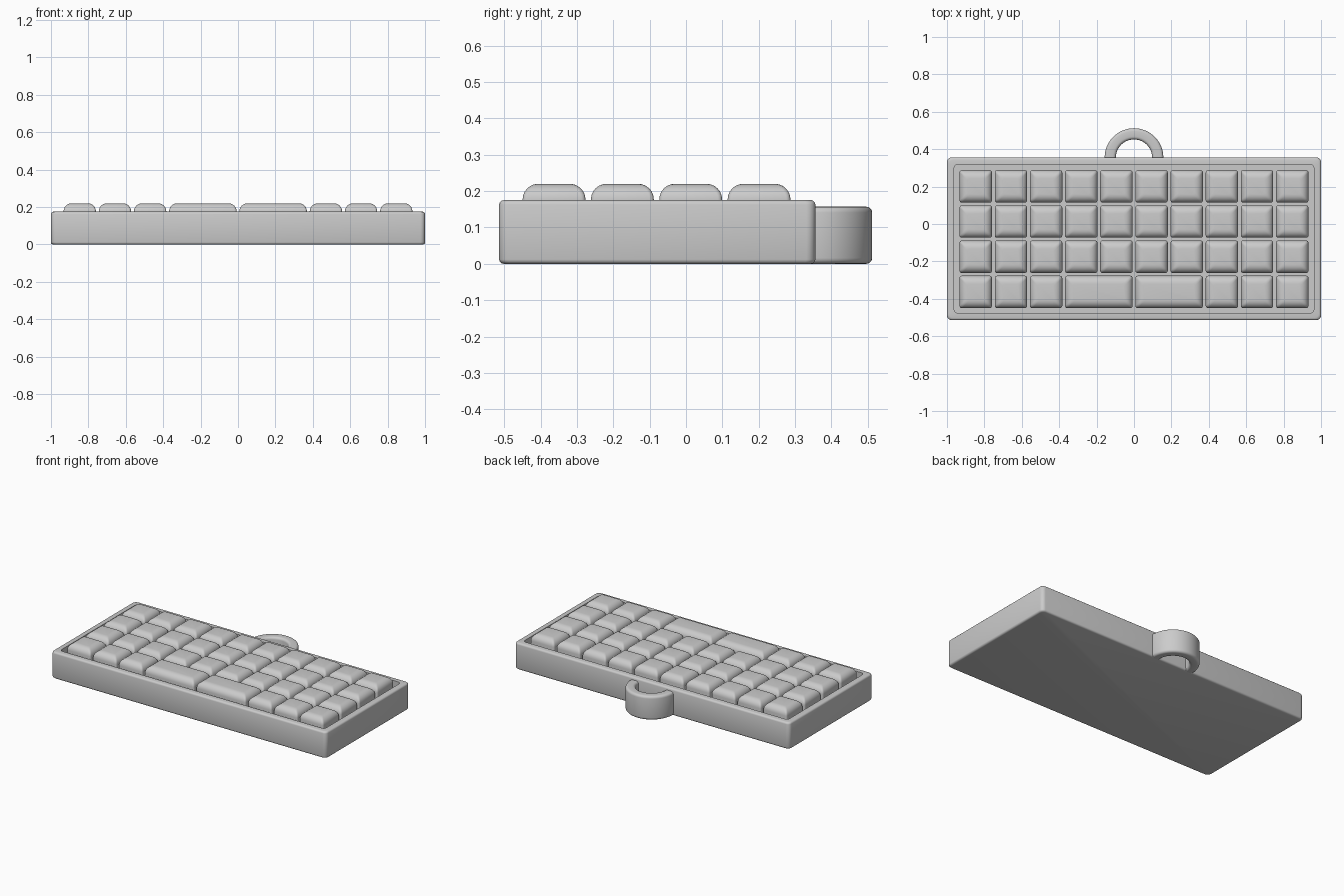
import bpy, bmesh
from math import sin, cos, pi, radians
from mathutils import Vector

cube = bpy.data.objects.get("Cube")
if cube:
    bpy.data.objects.remove(cube, do_unlink=True)

grey = bpy.data.materials.new("Plain grey")
grey.use_nodes = True
colour = (0.6, 0.6, 0.6, 1)
grey.diffuse_color = colour
grey.node_tree.nodes["Principled BSDF"].inputs["Base Color"].default_value = colour


def rounded_rect(hx, hy, radius, steps=4):
    """Counter-clockwise outline of a rectangle with round corners."""
    points = []
    for corner, (sx, sy) in enumerate([(1, 1), (-1, 1), (-1, -1), (1, -1)]):
        for i in range(steps + 1):
            a = (corner + i / steps) * pi / 2
            points.append((sx * (hx - radius) + radius * cos(a),
                           sy * (hy - radius) + radius * sin(a)))
    return points


def loft(name, rings):
    """Join matching rings of points into one capped, smooth surface."""
    bm = bmesh.new()
    loops = [[bm.verts.new(p) for p in ring] for ring in rings]
    n = len(loops[0])
    for low, high in zip(loops, loops[1:]):
        for i in range(n):
            j = (i + 1) % n
            bm.faces.new((low[i], low[j], high[j], high[i]))
    bm.faces.new(loops[0][::-1])
    bm.faces.new(loops[-1])
    bmesh.ops.recalc_face_normals(bm, faces=bm.faces)
    mesh = bpy.data.meshes.new(name)
    bm.to_mesh(mesh)
    bm.free()
    mesh.materials.append(grey)
    obj = bpy.data.objects.new(name, mesh)
    bpy.context.collection.objects.link(obj)
    bpy.ops.object.select_all(action='DESELECT')
    obj.select_set(True)
    bpy.context.view_layer.objects.active = obj
    bpy.ops.object.shade_smooth_by_angle(angle=radians(35))
    return obj


def slab(name, centre, hx, hy, levels):
    """Stack of rounded outlines; each level is (inset, corner radius, height)."""
    loft(name, [[Vector((centre[0] + x, centre[1] + y, z))
                 for x, y in rounded_rect(hx - inset, hy - inset, radius)]
                for inset, radius, z in levels])


# Case: softened outer edges, flat rim and a recessed tray
TOP, FLOOR, SOFT = 0.175, 0.13, 0.012
CENTRE_Y = -0.079
arc = [i / 3 * pi / 2 for i in range(4)]
levels = [(SOFT * (1 - sin(a)), 0.025, SOFT * (1 - cos(a))) for a in arc]
levels += [(SOFT * (1 - cos(a)), 0.025, TOP - SOFT * (1 - sin(a))) for a in arc]
levels += [(0.038, 0.02, TOP), (0.038, 0.02, FLOOR)]
slab("case", (0, CENTRE_Y), 1, 0.435, levels)

# Keys: pillow-edged caps, with two double-width keys in the front row
PITCH, KEY, KEY_TOP, ROUND = 0.188, 0.173, 0.22, 0.043
key_levels = [(0, 0.012, FLOOR - 0.005)]
for i in range(7):
    a = i / 6 * pi / 2
    key_levels.append((ROUND * (1 - cos(a)), 0.012, KEY_TOP - ROUND * (1 - sin(a))))

for row in range(4):
    widths = [1, 1, 1, 2, 2, 1, 1, 1] if row == 0 else [1] * 10
    start = -5
    for number, width in enumerate(widths):
        x = (start + width / 2) * PITCH
        y = CENTRE_Y - 0.002 + (row - 1.5) * PITCH
        half = (width * PITCH - PITCH + KEY) / 2
        slab(f"key_row{row + 1}_{number + 1}", (x, y), half, KEY / 2, key_levels)
        start += width

# Hanging loop: soft-edged band swept round half a circle, ends sunk in the case
BACK, LOOP_HEIGHT, MID_RADIUS = 0.355, 0.157, 0.127
section = rounded_rect(0.03, LOOP_HEIGHT / 2, 0.016)


def loop_ring(angle, shift=0):
    return [Vector(((MID_RADIUS + r) * cos(angle),
                    BACK + shift + (MID_RADIUS + r) * sin(angle),
                    LOOP_HEIGHT / 2 + h)) for r, h in section]


rings = [loop_ring(i / 32 * pi) for i in range(33)]
loft("hanging_loop", [loop_ring(0, -0.01)] + rings + [loop_ring(pi, -0.01)])
